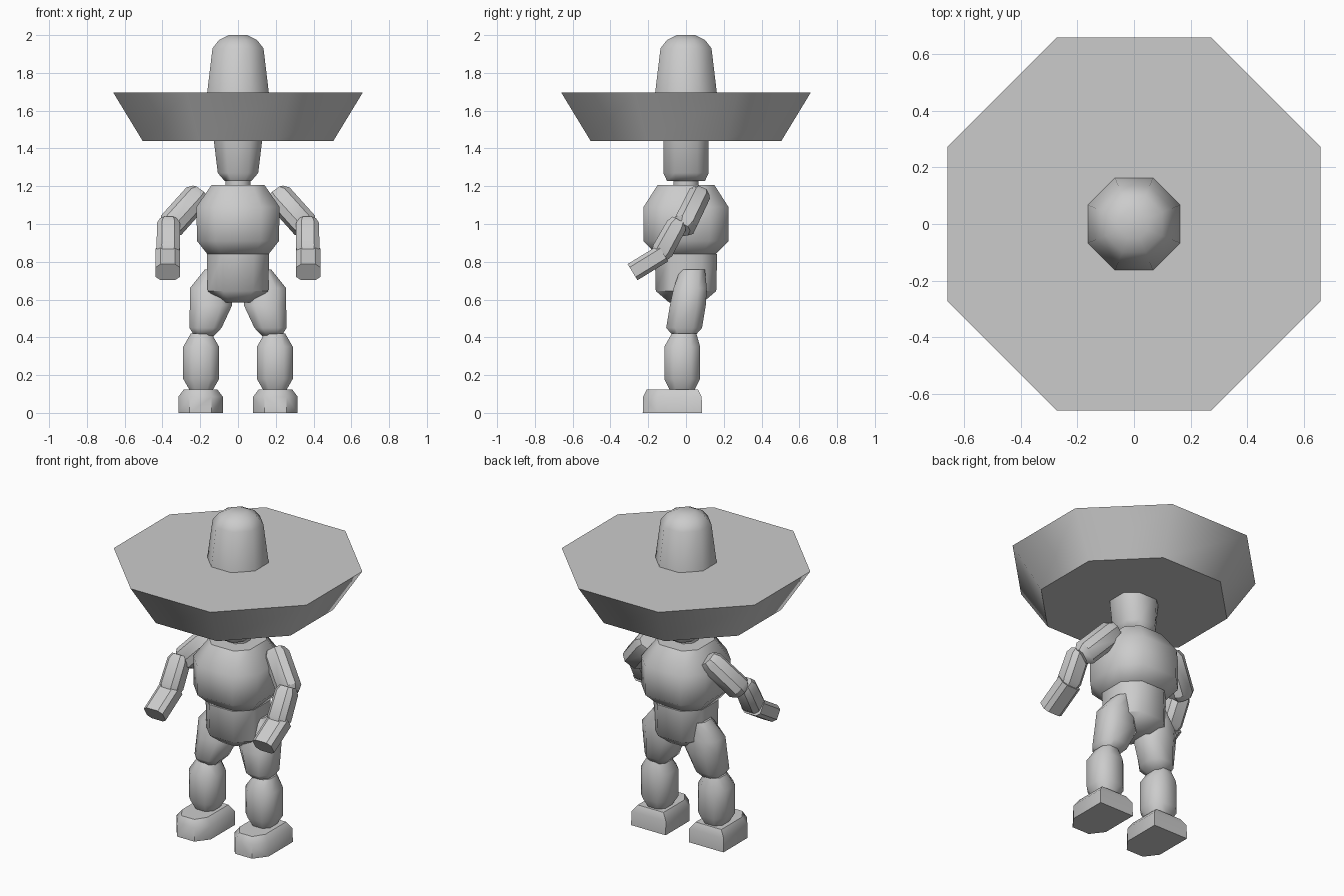
import bpy, bmesh, math
from mathutils import Vector

if "Cube" in bpy.data.objects:
    bpy.data.objects.remove(bpy.data.objects["Cube"])

grey = bpy.data.materials.new("plain grey")
grey.diffuse_color = (0.6, 0.6, 0.6, 1)
grey.use_nodes = True
grey.node_tree.nodes["Principled BSDF"].inputs["Base Color"].default_value = grey.diffuse_color


def finish(name, bm, smooth=50):
    """Make the object, smooth-shaded with edges above the angle kept sharp."""
    bmesh.ops.recalc_face_normals(bm, faces=bm.faces)
    for f in bm.faces:
        f.smooth = True
    for e in bm.edges:
        e.smooth = e.calc_face_angle(0) < math.radians(smooth)
    me = bpy.data.meshes.new(name)
    bm.to_mesh(me)
    bm.free()
    me.materials.append(grey)
    ob = bpy.data.objects.new(name, me)
    bpy.context.collection.objects.link(ob)
    return ob


def octagon(rx, ry, k):
    """Rectangle with cut corners; k is the share of each side left uncut."""
    return [(rx, -ry * k), (rx, ry * k), (rx * k, ry), (-rx * k, ry),
            (-rx, ry * k), (-rx, -ry * k), (-rx * k, -ry), (rx * k, -ry)]


def skin(name, rings, side=1, smooth=50):
    """Join rings of points into a closed solid; side=-1 mirrors it."""
    bm = bmesh.new()
    loops = [[bm.verts.new((p[0] * side, p[1], p[2])) for p in r] for r in rings]
    n = len(loops[0])
    for a, b in zip(loops, loops[1:]):
        for i in range(n):
            j = (i + 1) % n
            bm.faces.new((a[i], a[j], b[j], b[i]))
    bm.faces.new(loops[0])
    bm.faces.new(loops[-1])
    return finish(name, bm, smooth)


def stack(name, sections, k=0.414, side=1):
    """Upright part from sections (z, cx, cy, rx, ry)."""
    skin(name, [[(cx + x, cy + y, z) for x, y in octagon(rx, ry, k)]
                for z, cx, cy, rx, ry in sections], side)


def limb(name, p0, p1, sections, k, side):
    """Tilted part from p0 to p1 with sections (t, rx, ry)."""
    p0, p1 = Vector(p0), Vector(p1)
    d = (p1 - p0).normalized()
    u = Vector((1, 0, 0))
    u = (u - d * u.dot(d)).normalized()
    v = d.cross(u)
    skin(name, [[p0.lerp(p1, t) + u * x + v * y for x, y in octagon(rx, ry, k)]
                for t, rx, ry in sections], side, 35)


# Hat
stack("hat_brim", [(1.44, 0, 0, .505, .505), (1.695, 0, 0, .66, .66)])
stack("hat_crown", [(1.68, 0, 0, .165, .165), (1.93, 0, 0, .135, .135),
                    (1.975, 0, 0, .10, .10), (2.0, 0, 0, .05, .05)])

# Head and neck
stack("head", [(1.227, 0, 0, .07, .10), (1.27, 0, 0, .107, .12),
               (1.5, 0, 0, .135, .12)], .5)
stack("neck", [(1.18, 0, 0, .067, .067), (1.25, 0, 0, .067, .067)])

# Torso and pelvis
stack("torso", [(.825, 0, 0, .15, .14), (.91, 0, 0, .217, .225),
                (1.09, 0, 0, .22, .225), (1.207, 0, 0, .14, .15)], .55)
stack("pelvis", [(.585, 0, 0, .08, .09), (.645, 0, 0, .16, .16),
                 (.84, 0, 0, .165, .165)], .5)

for side, tag in ((1, "right"), (-1, "left")):
    # Legs
    stack(tag + "_thigh", [(.405, .18, -.01, .05, .055), (.45, .172, -.01, .085, .095),
                           (.57, .143, .01, .112, .095), (.66, .15, .022, .105, .088),
                           (.76, .125, .035, .05, .065)], .5, side)
    stack(tag + "_shin", [(.11, .195, -.02, .055, .06), (.18, .195, -.02, .095, .095),
                          (.35, .195, -.02, .095, .095), (.42, .195, -.01, .055, .065)],
          .5, side)
    # Foot with square heel and cut toe
    sole = [(-1, 1), (1, 1), (1, -.5), (.5, -1), (-.5, -1), (-1, -.5)]
    skin(tag + "_foot", [[(.198 + x * rx, -.072 + y * ry, z) for x, y in sole]
                         for z, rx, ry in ((0, .118, .157), (.085, .118, .155),
                                           (.125, .088, .135))], side)
    # Arms
    limb(tag + "_upper_arm", (.20, .075, 1.165), (.375, -.02, .97),
         [(0, .05, .045), (.12, .068, .06), (.88, .068, .062), (1, .045, .04)], .5, side)
    limb(tag + "_forearm", (.368, -.035, 1.02), (.37, -.14, .83),
         [(0, .045, .04), (.15, .06, .055), (.85, .062, .058), (1, .05, .045)], .55, side)
    limb(tag + "_hand", (.372, -.12, .845), (.372, -.283, .745),
         [(0, .064, .05), (1, .064, .05)], .6, side)
